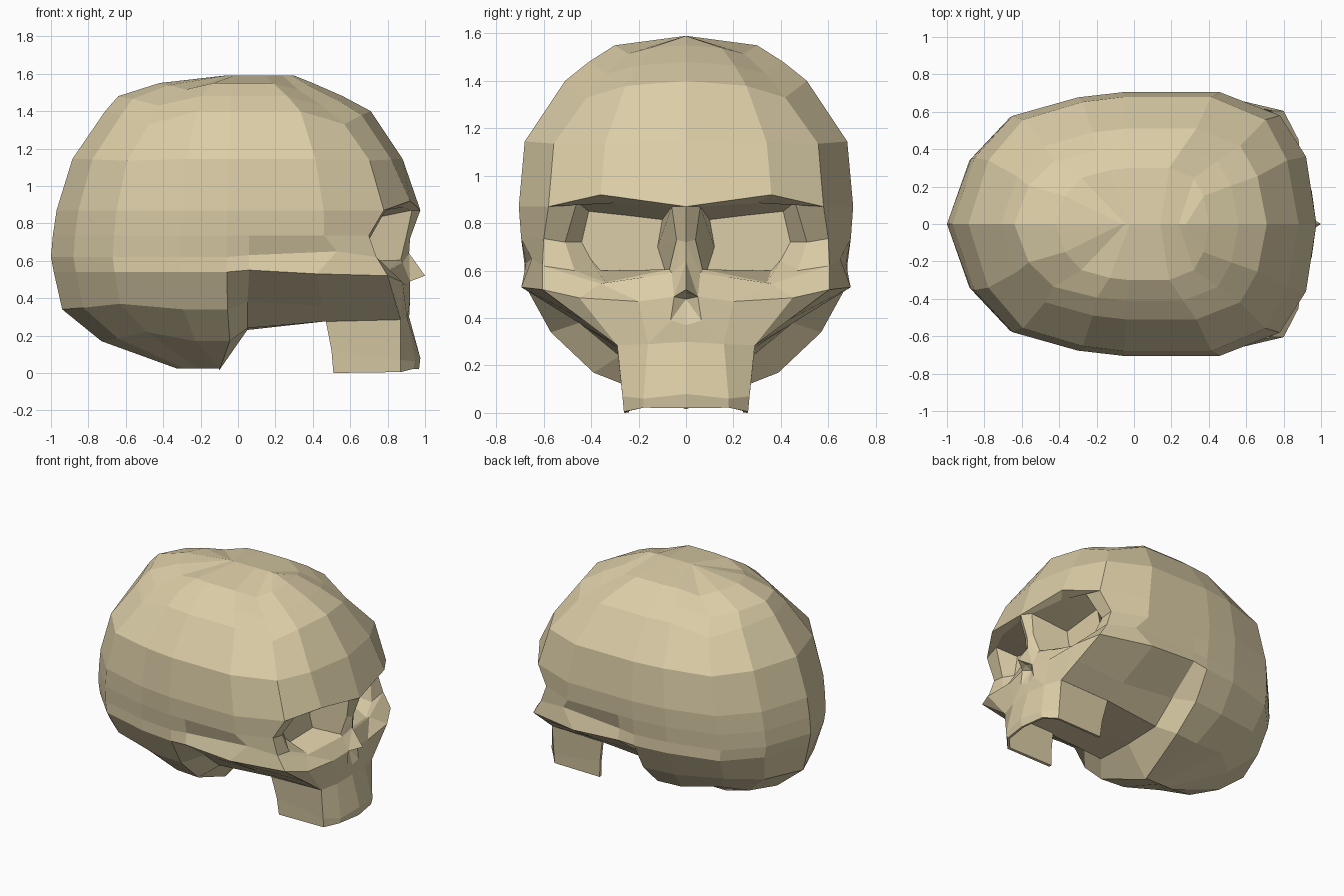
import bpy
import bmesh
from mathutils import Vector

default = bpy.data.objects.get("Cube")
if default:
    bpy.data.objects.remove(default, do_unlink=True)

bone = bpy.data.materials.new("bone")
bone.use_nodes = True
bone.diffuse_color = (0.71, 0.61, 0.385, 1)
bone.node_tree.nodes["Principled BSDF"].inputs["Base Color"].default_value = bone.diffuse_color


def build_half(name, faces, inside, thickness=0.0):
    """Make one side of a part from coordinate faces, then mirror it over y."""
    bm = bmesh.new()
    for face in faces:
        corners = list(dict.fromkeys(tuple(p) for p in face))
        if len(corners) > 2:
            bm.faces.new([bm.verts.new(p) for p in corners])
    bmesh.ops.remove_doubles(bm, verts=bm.verts[:], dist=0.0005)
    bmesh.ops.recalc_face_normals(bm, faces=bm.faces[:])
    # Turn the shell so that it faces away from its inner point
    middle = Vector(inside)
    bm.normal_update()
    facing = sum(f.calc_area() * f.normal.dot(f.calc_center_median() - middle) for f in bm.faces)
    if facing < 0:
        bmesh.ops.reverse_faces(bm, faces=bm.faces[:])
    mesh = bpy.data.meshes.new(name)
    bm.to_mesh(mesh)
    bm.free()
    mesh.materials.append(bone)
    obj = bpy.data.objects.new(name, mesh)
    bpy.context.collection.objects.link(obj)
    mirror = obj.modifiers.new("mirror", "MIRROR")
    mirror.use_axis = (False, True, False)
    if thickness:
        solid = obj.modifiers.new("wall", "SOLIDIFY")
        solid.thickness = thickness
        solid.offset = -1
    return obj


def bridge(first, second):
    """Quads between two point rows of equal length."""
    return [(first[i], first[i + 1], second[i + 1], second[i]) for i in range(len(first) - 1)]


# Landmarks of the face
mark = {
    "glabella": (0.975, 0, 0.87), "brow": (0.92, 0.36, 0.92), "brow_end": (0.78, 0.58, 0.87),
    "temple": (0.70, 0.60, 0.735), "cheek_top": (0.74, 0.605, 0.62), "cheek": (0.80, 0.36, 0.545),
    "nose_root": (0.88, 0.06, 0.59), "nasion": (0.92, 0, 0.72),
    "cheek_tip": (0.80, 0.605, 0.52), "cheek_low": (0.88, 0.45, 0.485), "cheek_front": (0.90, 0.2, 0.47),
    "nose_top": (0.915, 0, 0.64), "nose_tip": (1.0, 0, 0.52), "nose_side": (0.92, 0.05, 0.49),
    "nose_low": (0.92, 0.065, 0.39), "nose_base": (0.915, 0, 0.37),
    "nose_roof": (0.93, 0, 0.505), "nose_deep": (0.885, 0, 0.48),
    "jaw_corner": (0.87, 0.29, 0.285), "jaw_mid": (0.905, 0.16, 0.29), "jaw_front": (0.915, 0, 0.30),
}


def points(names):
    return [mark[n] for n in names.split()]


# Cranium: stacked rings running from the forehead (column 0) to the back
plan = [(1, 0), (0.93, 0.5), (0.8, 0.82), (0.47, 1), (0.06, 1),
        (-0.06, 1), (-0.31, 0.96), (-0.67, 0.82), (-0.88, 0.5), (-1, 0)]
# height, reach to the back, reach to the front, half width, first column, corner lift
rings = [(1.59, 0.07, 0.30, 0, 0, 0), (1.55, 0.42, 0.40, 0.30, 0, -0.035),
         (1.48, 0.64, 0.56, 0.41, 0, -0.05), (1.40, 0.71, 0.71, 0.51, 0, -0.07),
         (1.145, 0.885, 0.88, 0.68, 0, -0.01), (0.87, 0.97, 0.975, 0.705, 0, 0),
         (0.735, 0.99, 0.98, 0.695, 2, 0), (0.62, 1, 0.98, 0.68, 2, 0),
         (0.54, 0.985, 0.98, 0.68, 2, 0), (0.34, 0.94, 0, 0.57, 5, 0.03),
         (0.17, 0.73, 0, 0.39, 5, 0.05), (0.025, 0.33, 0, 0, 5, 0)]
grid = []
for z, back, front, width, start, lift in rings:
    ring = [(px * (front if px > 0 else back), py * width, z) for px, py in plan]
    # Round off the four corners of the box-like rings
    for column, share in ((1, 0.3), (2, 1), (7, 1), (8, 0.3)):
        x, y, height = ring[column]
        ring[column] = (x, y, height + lift * share)
    grid.append(ring)
brow_row, temple_row, cheek_row, arch_row = 5, 6, 7, 8
grid[brow_row][:3] = points("glabella brow brow_end")
for row, name in ((temple_row, "temple"), (cheek_row, "cheek_top"), (arch_row, "cheek_tip")):
    grid[row][2] = mark[name]
# Hollow temple above the flared cheek arch
grid[cheek_row][3:5] = [(0.53, 0.65, 0.65), (0.06, 0.675, 0.63)]
grid[arch_row][3:5] = [(0.42, 0.695, 0.53), (0.06, 0.69, 0.55)]
grid[-1][5] = (-0.1, 0, 0.015)

skull = []
for i in range(len(rings) - 1):
    start = max(rings[i][4], rings[i + 1][4])
    skull += bridge(grid[i][start:], grid[i + 1][start:])

# Skull base: step in front of the back bulge, then the hollow under the cheek arches
step = [grid[arch_row][4], (0.05, 0.45, 0.38), (0.05, 0.28, 0.24), (0.05, 0, 0.23)]
skull += bridge([row[5] for row in grid[arch_row:]], step)
palate = [grid[arch_row][3], (0.45, 0.42, 0.36), (0.46, 0.29, 0.275), (0.46, 0, 0.275)]
front_end = [mark["cheek_tip"], (0.84, 0.42, 0.385), mark["jaw_corner"], (0.87, 0, 0.285)]
skull += bridge(step, palate) + bridge(palate, front_end)
build_half("cranium", skull, (0, 0, 0.8))

# Face: eye socket as three nested loops with a flat, deep floor
outer = points("glabella brow brow_end temple cheek_top cheek nose_root nasion")
rim = [(0.93, 0.06, 0.87), (0.88, 0.30, 0.885), (0.80, 0.46, 0.89), (0.705, 0.51, 0.72),
       (0.74, 0.47, 0.60), (0.79, 0.34, 0.55), (0.87, 0.07, 0.605), (0.90, 0.04, 0.73)]
socket = [(0.10, 0.815), (0.25, 0.833), (0.41, 0.85), (0.44, 0.72),
          (0.40, 0.645), (0.36, 0.60), (0.09, 0.605), (0.12, 0.70)]
floor = [(0.66, y, z) for y, z in socket]
face = [floor]
for inner_loop, outer_loop in ((floor, rim), (rim, outer)):
    face += bridge(inner_loop + inner_loop[:1], outer_loop + outer_loop[:1])

# Cheeks, nose and the front of the upper jaw
for names in ("cheek_top cheek cheek_low cheek_tip",
              "cheek cheek_front cheek_low",
              "cheek nose_root nose_side cheek_front",
              "nose_root nasion nose_top",
              "nose_root nose_top nose_side",
              "nose_top nose_tip nose_side",
              "nose_side nose_tip nose_roof",
              "nose_side nose_roof nose_deep",
              "nose_side nose_deep nose_low",
              "nose_low nose_deep nose_base",
              "cheek_front nose_side nose_low jaw_mid",
              "nose_low nose_base jaw_front jaw_mid",
              "cheek_low cheek_front jaw_mid jaw_corner",
              "cheek_tip cheek_low jaw_corner"):
    face.append(points(names))
build_half("face", face, (0.5, 0, 0.6))

# Upper jaw: a curved wall open below, with a slight ridge along the tooth line
gum = [(0.47, 0.29, 0.275)] + points("jaw_corner jaw_mid jaw_front")
ridge = [(0.50, 0.27, 0.12), (0.87, 0.268, 0.07), (0.95, 0.18, 0.06), (0.975, 0, 0.08)]
edge = [(0.51, 0.26, 0), (0.87, 0.262, 0.005), (0.94, 0.18, 0.022), (0.968, 0, 0.02)]
build_half("upper_jaw", bridge(gum, ridge) + bridge(ridge, edge), (0.6, 0, 0.15), 0.02)
